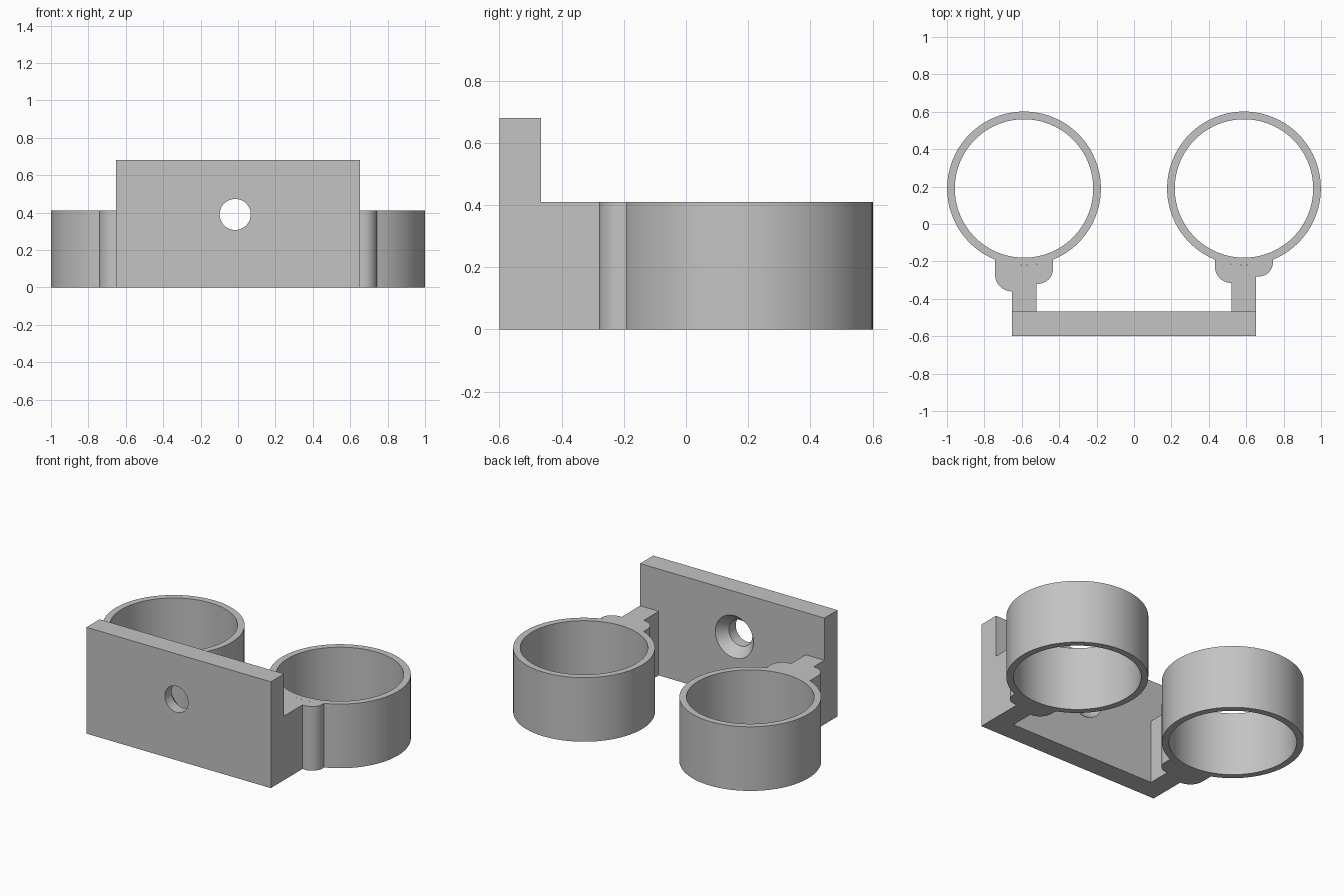
import bpy, bmesh, math
from math import cos, sin, pi

cube = bpy.data.objects.get("Cube")
if cube:
    bpy.data.objects.remove(cube, do_unlink=True)

grey = bpy.data.materials.new("plain grey")
grey.use_nodes = True
colour = (0.55, 0.55, 0.55, 1)
grey.diffuse_color = colour
grey.node_tree.nodes["Principled BSDF"].inputs["Base Color"].default_value = colour

RING_X, RING_Y, R_OUT, R_IN, HEIGHT = 0.588, 0.19, 0.411, 0.37, 0.41
PLATE_BACK = -0.467


def finish(name, bm, smooth=True):
    bmesh.ops.recalc_face_normals(bm, faces=bm.faces)
    mesh = bpy.data.meshes.new(name)
    bm.to_mesh(mesh)
    bm.free()
    mesh.materials.append(grey)
    obj = bpy.data.objects.new(name, mesh)
    bpy.context.collection.objects.link(obj)
    if smooth:
        bpy.ops.object.select_all(action='DESELECT')
        obj.select_set(True)
        bpy.context.view_layer.objects.active = obj
        bpy.ops.object.shade_smooth_by_angle(angle=math.radians(30))
    return obj


def lathe(name, profile, centre, axis, steps, closed):
    """Revolve (radius, height) points about the z or y axis."""
    bm = bmesh.new()
    loops = []
    for r, h in profile:
        loop = []
        for i in range(steps):
            a = 2 * pi * i / steps
            p = (r * cos(a), r * sin(a), h) if axis == 'z' else (r * cos(a), h, r * sin(a))
            loop.append(bm.verts.new([p[k] + centre[k] for k in range(3)]))
        loops.append(loop)
    pairs = list(zip(loops, loops[1:]))
    if closed:
        pairs.append((loops[-1], loops[0]))
    else:
        bm.faces.new(loops[0])
        bm.faces.new(loops[-1])
    for a, b in pairs:
        for i in range(steps):
            j = (i + 1) % steps
            bm.faces.new((a[i], a[j], b[j], b[i]))
    return finish(name, bm)


def arc(cx, cy, r, start, end, n=12):
    angles = [math.radians(start + (end - start) * i / n) for i in range(n + 1)]
    return [(cx + r * cos(a), cy + r * sin(a)) for a in angles]


def bracket(name, centre_x, arm, low, high):
    """Arm with a rounded shoulder (outer x, bottom y, radius) on each side."""
    pts = [(arm[0], PLATE_BACK), (arm[1], PLATE_BACK)]
    x, y, r = high
    pts += [(arm[1], y)] + arc(x - r, y + r, r, -90, 0)
    # seat that follows the ring wall
    a0 = -math.degrees(math.acos((high[0] - centre_x) / R_OUT))
    a1 = -math.degrees(math.acos((low[0] - centre_x) / R_OUT))
    pts += arc(centre_x, RING_Y, R_OUT, a0, a1, 16)
    x, y, r = low
    pts += arc(x + r, y + r, r, 180, 270) + [(arm[0], y)]
    bm = bmesh.new()
    face = bm.faces.new([bm.verts.new((px, py, 0)) for px, py in pts])
    bmesh.ops.remove_doubles(bm, verts=bm.verts, dist=0.0005)
    top = bmesh.ops.extrude_face_region(bm, geom=list(bm.faces))["geom"]
    for v in top:
        if isinstance(v, bmesh.types.BMVert):
            v.co.z = HEIGHT
    return finish(name, bm)


# Two open rings
for side, sx in (("right", -1), ("left", 1)):
    lathe(side + "_ring",
          [(R_OUT, 0), (R_OUT, HEIGHT), (R_IN, HEIGHT), (R_IN, 0)],
          (sx * RING_X, RING_Y, 0), 'z', 96, True)

# Arms with rounded shoulders joining rings to plate
bracket("right_arm", -RING_X, (-0.652, -0.52), (-0.743, -0.36, 0.09), (-0.433, -0.32, 0.08))
bracket("left_arm", RING_X, (0.52, 0.652), (0.433, -0.315, 0.086), (0.743, -0.28, 0.075))

# Mounting plate
bm = bmesh.new()
bmesh.ops.create_cube(bm, size=1)
for v in bm.verts:
    v.co.x *= 1.304
    v.co.y = -0.6 if v.co.y < 0 else PLATE_BACK
    v.co.z = 0 if v.co.z < 0 else 0.68
plate = finish("mounting_plate", bm, smooth=False)

# Screw hole, countersunk at the back
cutter = lathe("screw_hole_cutter",
               [(0.083, -0.65), (0.083, -0.53), (0.135, PLATE_BACK), (0.135, -0.4)],
               (-0.015, 0, 0.39), 'y', 48, False)
cutter.hide_render = True
cutter.hide_viewport = True
cut = plate.modifiers.new("screw hole", 'BOOLEAN')
cut.operation = 'DIFFERENCE'
cut.solver = 'EXACT'
cut.object = cutter
